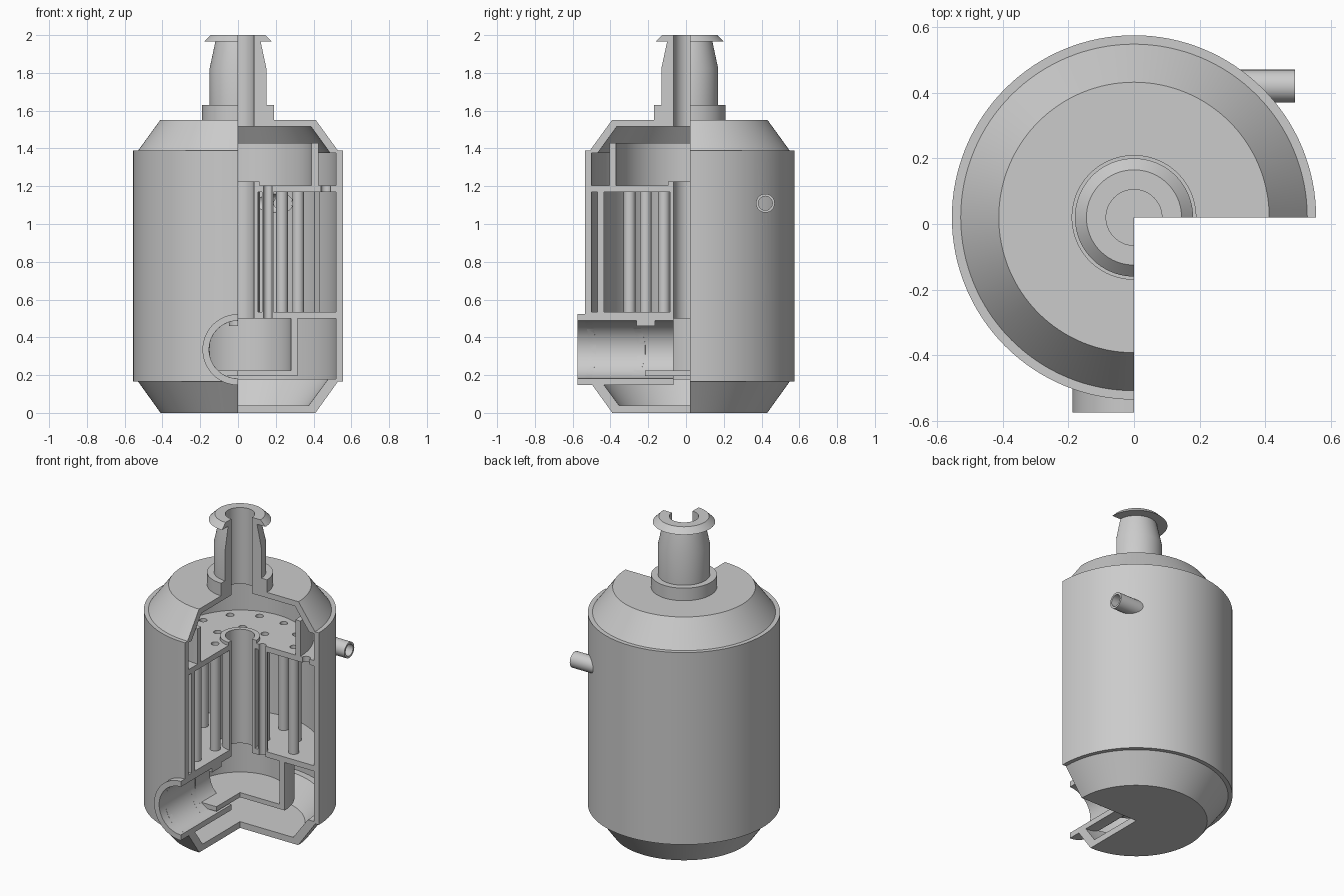
import bpy, bmesh
from math import radians, cos, sin, pi
from mathutils import Matrix, Vector

if "Cube" in bpy.data.objects:
    bpy.data.objects.remove(bpy.data.objects["Cube"])

AXIS = Vector((0, 0.02, 0))   # vessel axis; the quadrant x>0, y<axis is cut away
TO_FRONT = Matrix.Rotation(pi / 2, 4, 'X')   # local z -> -y
TO_RIGHT = Matrix.Rotation(pi / 2, 4, 'Y')   # local z -> +x


def add_sweep(bm, profile, a0, a1, n, mat):
    """Revolve a closed (radius, height) profile about local z, capping partial turns."""
    full = a1 - a0 >= 360
    rings = []
    for i in range(n if full else n + 1):
        a = radians(a0 + (a1 - a0) * i / n)
        rings.append([bm.verts.new(mat @ Vector((r * cos(a), r * sin(a), z))) for r, z in profile])
    m = len(profile)
    for i in range(n):
        p, q = rings[i], rings[(i + 1) % len(rings)]
        for j in range(m):
            k = (j + 1) % m
            if profile[j][0] == 0 and profile[k][0] == 0:
                continue
            bm.faces.new((p[j], q[j], q[k], p[k]))
    if not full:
        bm.faces.new(rings[0])
        bm.faces.new(rings[-1])


def finish(bm, name):
    bmesh.ops.remove_doubles(bm, verts=bm.verts, dist=1e-5)
    bmesh.ops.recalc_face_normals(bm, faces=bm.faces)
    me = bpy.data.meshes.new(name)
    bm.to_mesh(me)
    bm.free()
    ob = bpy.data.objects.new(name, me)
    bpy.context.collection.objects.link(ob)
    return ob


def sweep(name, profile, a0=0, a1=270, n=96, mat=None):
    bm = bmesh.new()
    add_sweep(bm, profile, a0, a1, n, mat or Matrix.Translation(AXIS))
    return finish(bm, name)


def rect(r0, r1, z0, z1):
    return [(r0, z0), (r1, z0), (r1, z1), (r0, z1)]


def drill(ob, holes):
    """Subtract cylinders given as (matrix, radius, length)."""
    bm = bmesh.new()
    for mat, r, length in holes:
        add_sweep(bm, rect(0, r, 0, length), 0, 360, 32, mat)
    cutter = finish(bm, "cutter")
    cutter.hide_render = True
    mod = ob.modifiers.new("drill", 'BOOLEAN')
    mod.operation, mod.solver, mod.object = 'DIFFERENCE', 'EXACT', cutter
    bpy.context.view_layer.objects.active = ob
    bpy.ops.object.modifier_apply(modifier=mod.name)
    bpy.data.objects.remove(cutter)


def at(x, y, z, rot=Matrix()):
    return Matrix.Translation((x, y, z)) @ rot


# Outer shell with conical ends and neck
shell = sweep("outer_shell", [
    (0, 0), (.41, 0), (.53, .167), (.555, .167), (.555, 1.39), (.528, 1.39),
    (.412, 1.55), (.19, 1.55), (.19, 1.63), (.15, 1.63), (.15, 1.825), (.12, 1.965),
    (.18, 1.965), (.145, 2), (.085, 2), (.085, 1.515), (.387, 1.515), (.487, 1.377),
    (.52, 1.377), (.52, .18), (.478, .18), (.375, .04), (0, .04)])

# Lower firebox pan, upper ring wall, central flue and partial baffle
pan = sweep("lower_pan", [(0, .195), (.315, .195), (.315, .502), (.28, .502), (.28, .225), (0, .225)])
sweep("upper_ring_wall", rect(.39, .425, 1.2, 1.43))
sweep("central_flue", [(.085, .5), (.105, .5), (.105, 1.2), (.115, 1.2), (.115, 1.225), (.085, 1.225)])
baffle = sweep("baffle", rect(.455, .488, .533, 1.172), 27, 270)

# Tube sheets and tube bundle
spots = [(.158, a) for a in range(0, 300, 60)] + [(.33, a) for a in range(15, 270, 30)]
pos = [(r * cos(radians(a)), AXIS.y + r * sin(radians(a)), a) for r, a in spots]
top_sheet = sweep("upper_tube_sheet", rect(.1, .525, 1.17, 1.205))
low_sheet = sweep("lower_tube_sheet", rect(.1, .525, .5, .535))
drill(top_sheet, [(at(x, y, 1.1), .023, .2) for x, y, a in pos] + [(at(.465, AXIS.y, 1.1), .026, .2)])
drill(low_sheet, [(at(x, y, .4), .023, .2) for x, y, a in pos])
bm = bmesh.new()
for x, y, a in pos:
    add_sweep(bm, rect(.023, .031, .5, 1.205), 0, 180 if a == 0 else 360, 24, at(x, y, 0))
finish(bm, "tube_bundle")

# Halved front inlet pipe, with lug above it
sweep("inlet_pipe", rect(.153, .188, 0, .51), 90, 270, 40, at(0, -.065, .335, TO_FRONT))
sweep("inlet_lug", rect(0, .048, .46, .505), 90, 270, 20, at(0, -.213, 0))
bore = (at(0, -.217, .335, TO_FRONT), .153, .5)
drill(pan, [bore])

# Side outlet pipe
sweep("outlet_pipe", rect(.037, .05, 0, .18), 0, 360, 32, at(.31, .42, 1.11, TO_RIGHT))
drill(baffle, [(at(.1, .42, 1.11, TO_RIGHT), .05, .5)])
drill(shell, [bore, (at(.2, .42, 1.11, TO_RIGHT), .037, .5)])

# Smooth shading with sharp edges kept
for ob in bpy.context.scene.objects:
    ob.select_set(True)
    bpy.context.view_layer.objects.active = ob
bpy.ops.object.shade_smooth_by_angle(angle=radians(25))
